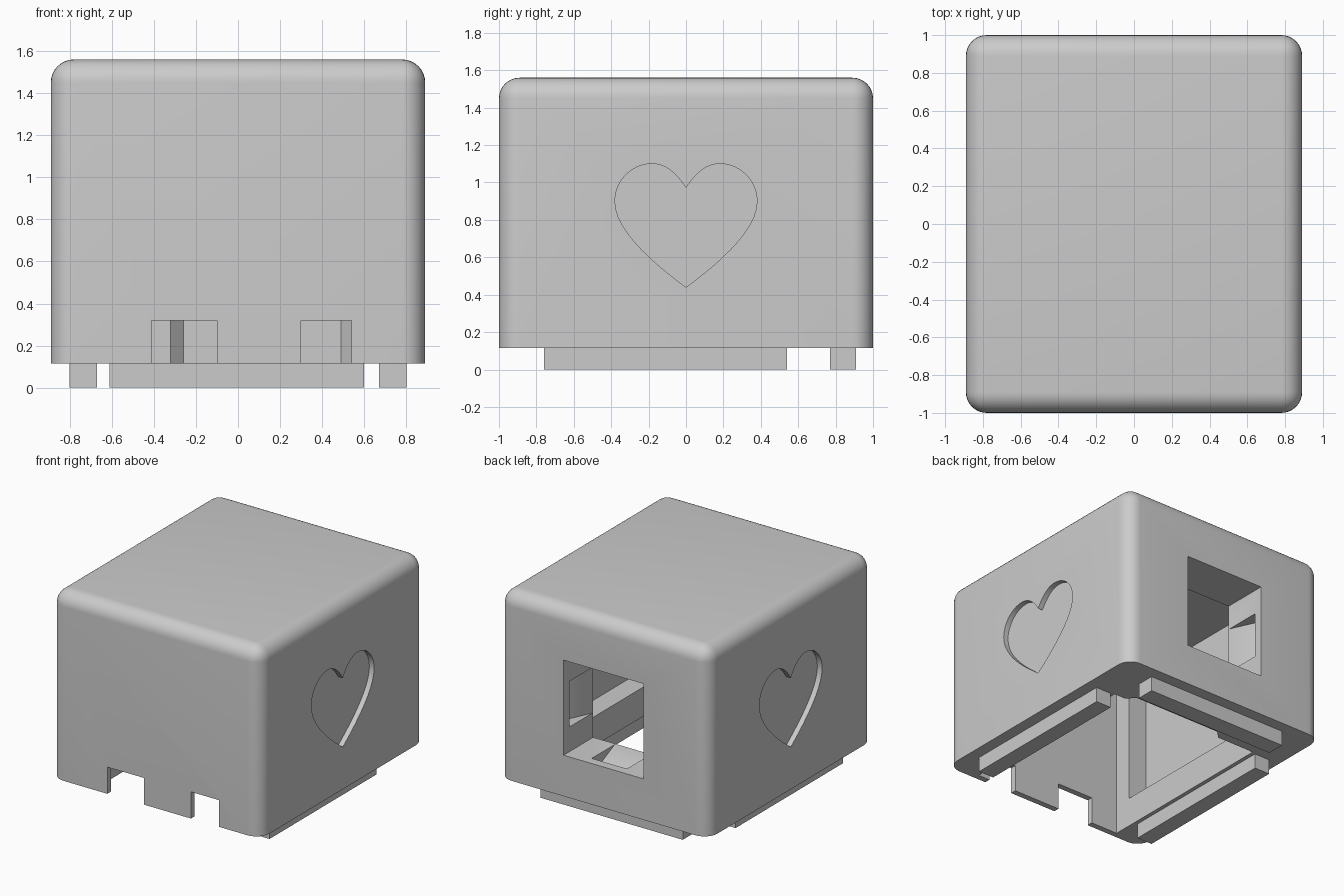
import bpy, bmesh, math
from mathutils import Vector
from mathutils.geometry import interpolate_bezier

cube = bpy.data.objects.get("Cube")
if cube:
    bpy.data.objects.remove(cube, do_unlink=True)

grey = bpy.data.materials.new("plain grey")
grey.use_nodes = True
grey.diffuse_color = (0.6, 0.6, 0.6, 1)
grey.node_tree.nodes["Principled BSDF"].inputs["Base Color"].default_value = (0.6, 0.6, 0.6, 1)


def link(name, bm):
    bmesh.ops.recalc_face_normals(bm, faces=bm.faces)
    mesh = bpy.data.meshes.new(name)
    bm.to_mesh(mesh)
    bm.free()
    mesh.materials.append(grey)
    obj = bpy.data.objects.new(name, mesh)
    bpy.context.collection.objects.link(obj)
    return obj


def prism(name, profile, axis, low, high):
    """Extrude a 2D profile along axis; the profile uses the other two axes in order."""
    def place(p, depth):
        co = list(p)
        co.insert(axis, depth)
        return co
    bm = bmesh.new()
    face = bm.faces.new([bm.verts.new(place(p, low)) for p in profile])
    top = bmesh.ops.extrude_face_region(bm, geom=[face])["geom"]
    shift = Vector(place((0, 0), high - low))
    bmesh.ops.translate(bm, vec=shift, verts=[v for v in top if isinstance(v, bmesh.types.BMVert)])
    return link(name, bm)


def box(name, x, y, z):
    return prism(name, [(x[0], y[0]), (x[1], y[0]), (x[1], y[1]), (x[0], y[1])], 2, *z)


def activate(obj):
    bpy.ops.object.select_all(action='DESELECT')
    obj.select_set(True)
    bpy.context.view_layer.objects.active = obj


def cut(obj, cutter):
    mod = obj.modifiers.new("cut", 'BOOLEAN')
    mod.operation = 'DIFFERENCE'
    mod.solver = 'EXACT'
    mod.object = cutter
    activate(obj)
    bpy.ops.object.modifier_apply(modifier=mod.name)
    bpy.data.objects.remove(cutter, do_unlink=True)


# Housing block with rounded upright and top edges, square bottom rim
base, top = 0.115, 1.56
housing = box("housing", (-0.89, 0.89), (-1, 1), (base, top))
bm = bmesh.new()
bm.from_mesh(housing.data)
edges = [e for e in bm.edges if max(v.co.z for v in e.verts) > 1]
bmesh.ops.bevel(bm, geom=edges, offset=0.11, segments=8, profile=0.5, affect='EDGES')
bm.to_mesh(housing.data)
bm.free()

# Bottom opening with a stepped back edge, and the wider chamber above its ledge
opening = [(-0.64, -0.955), (0.64, -0.955), (0.64, 0.55), (0.54, 0.55), (0.49, 0.61),
           (-0.26, 0.61), (-0.32, 0.55), (-0.64, 0.55)]
cut(housing, prism("opening_cutter", opening, 2, -0.1, 1.40))
cut(housing, box("chamber_cutter", (-0.80, 0.80), (-0.82, 0.64), (0.34, 1.42)))

# Cable notches in the thin front wall
for x in ((-0.41, -0.10), (0.30, 0.54)):
    cut(housing, box("notch_cutter", x, (-1.2, -0.9), (0, 0.32)))

# Socket window through the back wall
cut(housing, box("window_cutter", (-0.34, 0.34), (0.5, 1.2), (0.43, 1.16)))

# Wedge-shaped catch recesses in the window sides and floor
for s in (-1, 1):
    wedge = [(s * 0.3, 0.93), (s * 0.47, 0.93), (s * 0.34, 0.65), (s * 0.3, 0.65)]
    cut(housing, prism("side_catch_cutter", wedge, 2, 0.62, 0.97))
floor_wedge = [(0.93, 0.5), (0.93, 0.30), (0.65, 0.43), (0.65, 0.5)]
cut(housing, prism("floor_catch_cutter", floor_wedge, 0, -0.15, 0.15))

# Shallow heart recess on both sides
knots = [((0, 0.97), (0.05, 1.05), (0.11, 1.10), (0.18, 1.10)),
         ((0.18, 1.10), (0.29, 1.10), (0.38, 1.01), (0.38, 0.90)),
         ((0.38, 0.90), (0.38, 0.75), (0.19, 0.58), (0, 0.44))]
half = []
for k in knots:
    half += [(p.x, p.y) for p in interpolate_bezier(*[Vector(c) for c in k], 12)][:-1]
heart = half + [(0, 0.44)] + [(-y, z) for y, z in reversed(half[1:])]
for s in (-1, 1):
    cut(housing, prism("heart_cutter", heart, 0, s * 0.85, s * 1.0))

# Locating rails under the rim
rail_z = (0, base + 0.01)
rails = [box("left_rail", (0.67, 0.80), (-0.76, 0.54), rail_z),
         box("right_rail", (-0.80, -0.67), (-0.76, 0.54), rail_z),
         box("back_rail", (-0.61, 0.60), (0.77, 0.91), rail_z)]

activate(housing)
bpy.ops.object.shade_smooth_by_angle(angle=math.radians(30))
